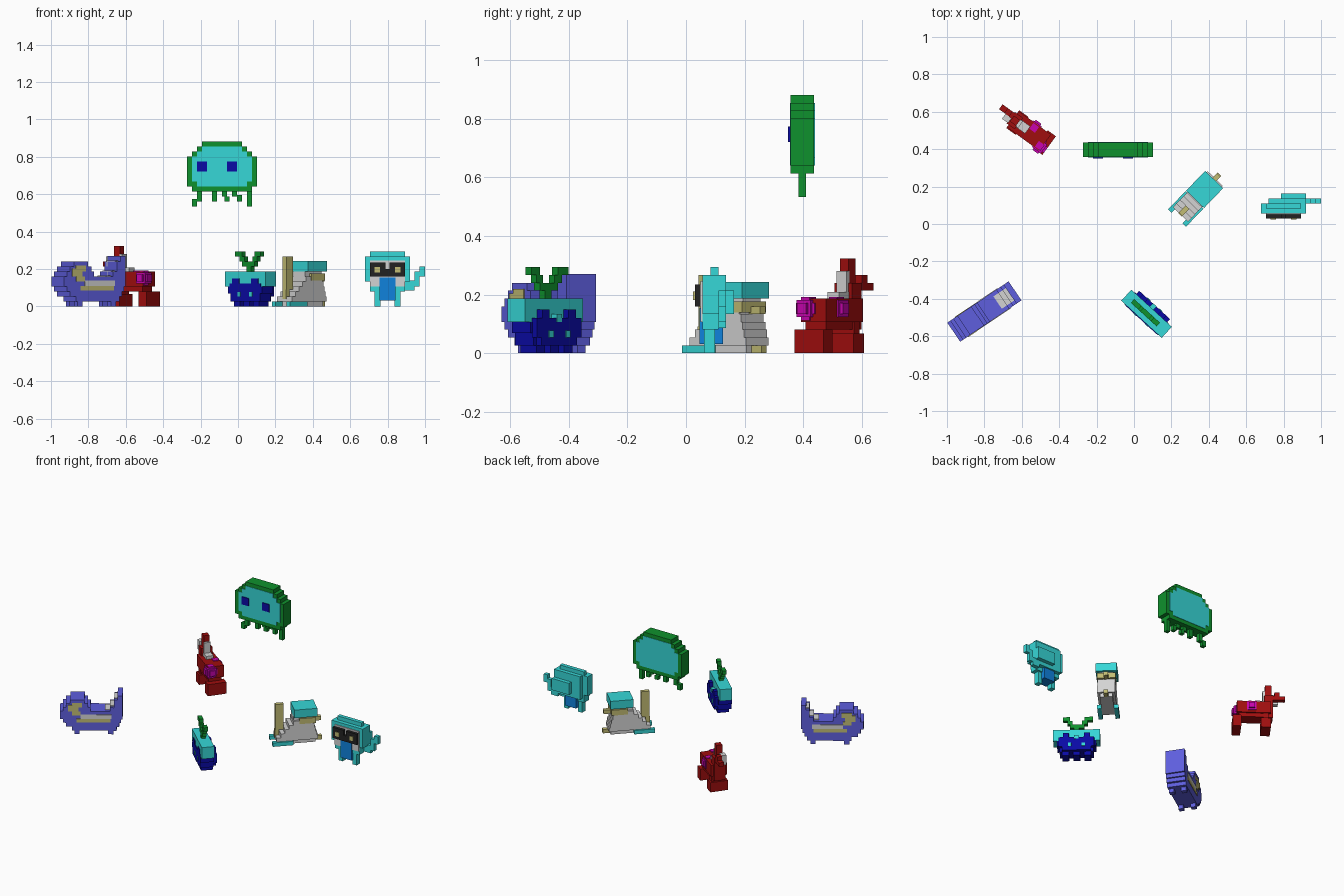
import bpy, bmesh, math
from mathutils import Matrix, Vector

if "Cube" in bpy.data.objects:
    bpy.data.objects.remove(bpy.data.objects["Cube"])

C = 0.0267  # size of one voxel cell


def material(name, r, g, b):
    lin = lambda s: (s / 255 / 12.92) if s < 11 else ((s / 255 + 0.055) / 1.055) ** 2.4
    m = bpy.data.materials.new(name)
    m.diffuse_color = (lin(r), lin(g), lin(b), 1)
    m.use_nodes = True
    m.node_tree.nodes["Principled BSDF"].inputs["Base Color"].default_value = m.diffuse_color
    return m


CYAN = material("cyan", 54, 215, 215)
PURPLE = material("violet", 94, 94, 222)
RED = material("red", 160, 14, 14)
GREEN = material("green", 15, 145, 45)
GREY = material("light grey", 212, 212, 212)
BEIGE = material("beige", 194, 188, 116)
NAVY = material("navy", 10, 10, 165)
PINK = material("magenta", 200, 4, 175)
BLACK = material("black", 34, 34, 34)
BLUE = material("bright blue", 16, 130, 220)


class Creature:
    """A local grid of cells: u along the body, v across it, z up."""

    def __init__(self, prefix, x, y, angle):
        self.prefix = prefix
        self.matrix = Matrix.Translation((x, y, 0)) @ Matrix.Rotation(math.radians(angle), 4, 'Z')

    def part(self, name, mat, boxes):
        bm = bmesh.new()
        for u0, u1, v0, v1, z0, z1 in boxes:
            mid = Vector((u0 + u1, v0 + v1, z0 + z1)) * C / 2
            size = Vector((u1 - u0, v1 - v0, z1 - z0)) * C
            bmesh.ops.create_cube(bm, size=1, matrix=Matrix.Translation(mid) @ Matrix.Diagonal((*size, 1)))
        me = bpy.data.meshes.new(self.prefix + "_" + name)
        bm.to_mesh(me)
        bm.free()
        me.materials.append(mat)
        ob = bpy.data.objects.new(me.name, me)
        ob.matrix_world = self.matrix
        bpy.context.collection.objects.link(ob)


def slab(v0, v1, rows):
    """Stack of rows (u0, u1, z0, z1) with one shared thickness."""
    return [(a, b, v0, v1, c, d) for a, b, c, d in rows]


def both_sides(v, t, rows):
    """Thin plates on both flanks at +v and -v."""
    return slab(v, v + t, rows) + slab(-v - t, -v, rows)


# Floating jellyfish
j = Creature("jellyfish", -0.085, 0.397, 0)
j.part("rim", GREEN, slab(-1.5, 1.5, [(-4, 4, 32, 33), (-5, 5, 31, 32), (-6, 6, 30, 31),
                                      (-7, 7, 24, 30), (-6, 6, 23, 24)]))
j.part("bell_faces", CYAN, both_sides(1.5, 0.1, [(-4, 4, 31, 32), (-5, 5, 30, 31),
                                                 (-6, 6, 25, 30), (-5, 5, 24, 25)]))
j.part("eyes", NAVY, slab(-1.8, -1.5, [(-5, -3, 27, 29), (1, 3, 27, 29)]))
j.part("tentacles", GREEN, slab(-0.5, 0.5, [(-5, -4, 21, 23), (-6, -5, 20, 21.5), (-2, -1, 21, 23),
                                            (0, 1, 22, 23), (0.5, 1.5, 21, 22), (2, 3, 22, 23),
                                            (3, 4, 21, 22.3), (5, 6, 20, 23)]))

# Goggled creature
g = Creature("goggled", 0.80, 0.03, 0)
g.part("hood", CYAN, slab(1, 3, [(-4.5, 4.5, 5, 10), (-3.5, 3.5, 3, 5)])
       + [(-3.5, 3.5, 2, 3, 10, 11), (-3, 4.5, 3, 4, 4, 10), (-0.5, 4.5, 4, 5, 5, 8)])
g.part("face", GREY, [(-3.5, 3.5, 0.75, 1, 4, 9.2)])
g.part("goggles", BLACK, slab(0, 0.8, [(-3.5, -0.4, 6, 8.8), (0.4, 3.5, 6, 8.8), (-0.4, 0.4, 6, 7.5)]))
g.part("eyes", BEIGE, slab(-0.2, 0, [(-2.6, -1.5, 6.8, 7.9), (1.5, 2.6, 6.8, 7.9)]))
g.part("beard_and_belly", BLUE, [(-1.6, 1.6, 0.6, 3.6, 1.2, 5.8)])
g.part("legs", CYAN, slab(1.2, 2.6, [(-2.6, -1.4, 0, 3), (1.4, 2.6, 0, 3)]))
g.part("tail", CYAN, slab(3, 4, [(3.4, 5.4, 3.2, 5.2), (5.4, 6.4, 4, 7), (6.4, 7.45, 6, 8)]))

# Hooded grey creature, stepped back with an upright tail
h = Creature("hooded", 0.23, 0.032, 46)
h.part("stepped_body", GREY, [(1 + i, 11 - 0.3 * i, -2.1, 2.1, 1 + i, 2 + i) for i in range(5)]
       + [(5.2, 10, -1.6, 1.6, 6, 7)])
h.part("hood", CYAN, [(5.2, 10.7, -2.5, 2.5, 7, 9.1)])
h.part("muzzle", BEIGE, [(6.5, 10.4, -2.2, 2.2, 5.2, 6.6), (10, 12, -0.5, 0.5, 5, 6)])
h.part("tail", BEIGE, [(1, 3, -0.5, 0.5, 3.4, 10), (0.9, 1.9, -0.5, 0.5, 1.5, 3.4)])
h.part("feet", CYAN, [(0, 5, s - 0.5, s + 0.5, 0, 1) for s in (-2, 2)])
h.part("base", GREY, [(2, 10.5, -1.5, 1.5, 0, 1)])
h.part("toe", BEIGE, [(10.5, 12.2, -0.5, 0.5, 0, 1)])

# Long violet creature with a raised tail
p = Creature("violet", -0.80, -0.468, 34)
p.part("body", PURPLE, slab(-2.3, 2.3, [
    (-4.5, 6, 1, 2), (-6, 6.6, 2, 3), (-6.7, 7, 3, 4), (-7.4, 7.4, 4, 6),
    (-6.7, -0.2, 6, 7), (-6, -0.8, 7, 8), (-5, -1.6, 8, 9),
    (4.4, 7.4, 6, 7), (5.4, 7.4, 7, 9), (6.2, 7.4, 9, 10.1)]))
p.part("legs", PURPLE, [(u, u + 1.2, v - 0.6, v + 0.6, 0, 1) for u in (-4, 4) for v in (-1.5, 1.5)])
p.part("back_steps", GREY, slab(-1.5, 1.5, [(3.2, 4.4, 5, 6.2), (4.4, 5.4, 6, 7.2), (5.4, 6.2, 8, 9.2)]))
p.part("cheeks", BEIGE, both_sides(2.3, 0.12, [(-5.5, -3, 6, 7.6), (-4.6, -2.2, 7, 8.2), (-4.5, -2.5, 5, 6)]))
p.part("flank_stripes", BEIGE, both_sides(2.3, 0.12, [(-3.5, 4.5, 3.2, 4.1)]))
p.part("flanks", GREY, both_sides(2.3, 0.12, [(-2.5, 4.8, 4.1, 5.2)]))

# Red creature with a tall post and magenta spots
r = Creature("red", -0.551, 0.49, -36)
r.part("body", RED, [(-4.5, 3.5, -2, 2, 4, 7), (-4, 3, -1.6, 1.6, 3, 4)])
r.part("legs", RED, [(2.5, 4.5, -2.3, 2.3, 0, 3), (-4.5, -2.2, -2.2, 2.2, 0, 2.5),
                     (-4, -2.8, -1.8, 1.8, 2, 4)])
r.part("neck", RED, [(-5, -3, -1.4, 1.4, 3, 9), (-4.7, -3.2, -0.7, 0.7, 9, 12.1)])
r.part("tail", RED, [(-7.9, -4.5, 0, 1.2, 8, 9), (-6.6, -5.4, 0, 1.2, 8.5, 10)])
r.part("grey_patches", GREY, [(-6.3, -4.8, -1.2, 0, 7.5, 10), (-3.2, -0.8, -0.9, 0.9, 6.5, 7.8),
                              (-3.2, -2.6, -0.8, 0.8, 7, 10.5)])
spots = []
for u, v in ((0, 1.1), (3, -1.15)):
    for a, b, c in ((1.5, 0.7, 0.7), (0.7, 1.5, 0.7), (0.7, 0.7, 1.5), (1.1, 1.1, 1.1)):
        spots += [(u - a, u + a, v - b, v + b, 5.7 - c, 5.7 + c)]
r.part("spots", PINK, spots)

# Wide navy creature with a cyan cap and a sprout
s = Creature("sprout", 0.067, -0.48, -42.5)
s.part("cap", CYAN, [(-5.5, 5.5, -1.5, 1.5, 4, 7)])
s.part("body", NAVY, slab(-1.6, 1.6, [(-4.6, 4.6, 2.6, 4), (-4, 4, 1, 2.6)])
       + [(u, u + 1.6, -1.2, 1.6, 0, 1) for u in (-3.4, -0.8, 1.8)])
s.part("face_mask", NAVY, slab(1.5, 2.4, [(-4.2, 4.2, 2, 4.5), (-3.4, 3.4, 1, 2),
                                          (-3.2, -1.8, 4.5, 5.6), (1.8, 3.2, 4.5, 5.6)]))
s.part("back_pattern", NAVY, slab(-1.65, -1.5, [(-4.2, 4.2, 4, 4.6), (-3.5, -1.6, 4.6, 5.6),
                                                (1.6, 3.5, 4.6, 5.6)]))
s.part("eyes", CYAN, [(u - 0.4, u + 0.4, v, v + 0.2, 2, 2.9) for u in (-1.6, 1.6) for v in (-1.75, 2.35)])
s.part("nose", CYAN, [(-0.5, 0.5, 1.5, 2.45, 4, 5)])
s.part("sprout", GREEN, slab(-0.5, 0.5, [(-0.6, 0.6, 7, 9), (-1.8, 1.6, 8, 9), (-2.6, -1.2, 9, 10),
                                         (-3.8, -1.8, 10, 11), (1, 2.2, 9, 10), (1.6, 3.2, 10, 11)]))
